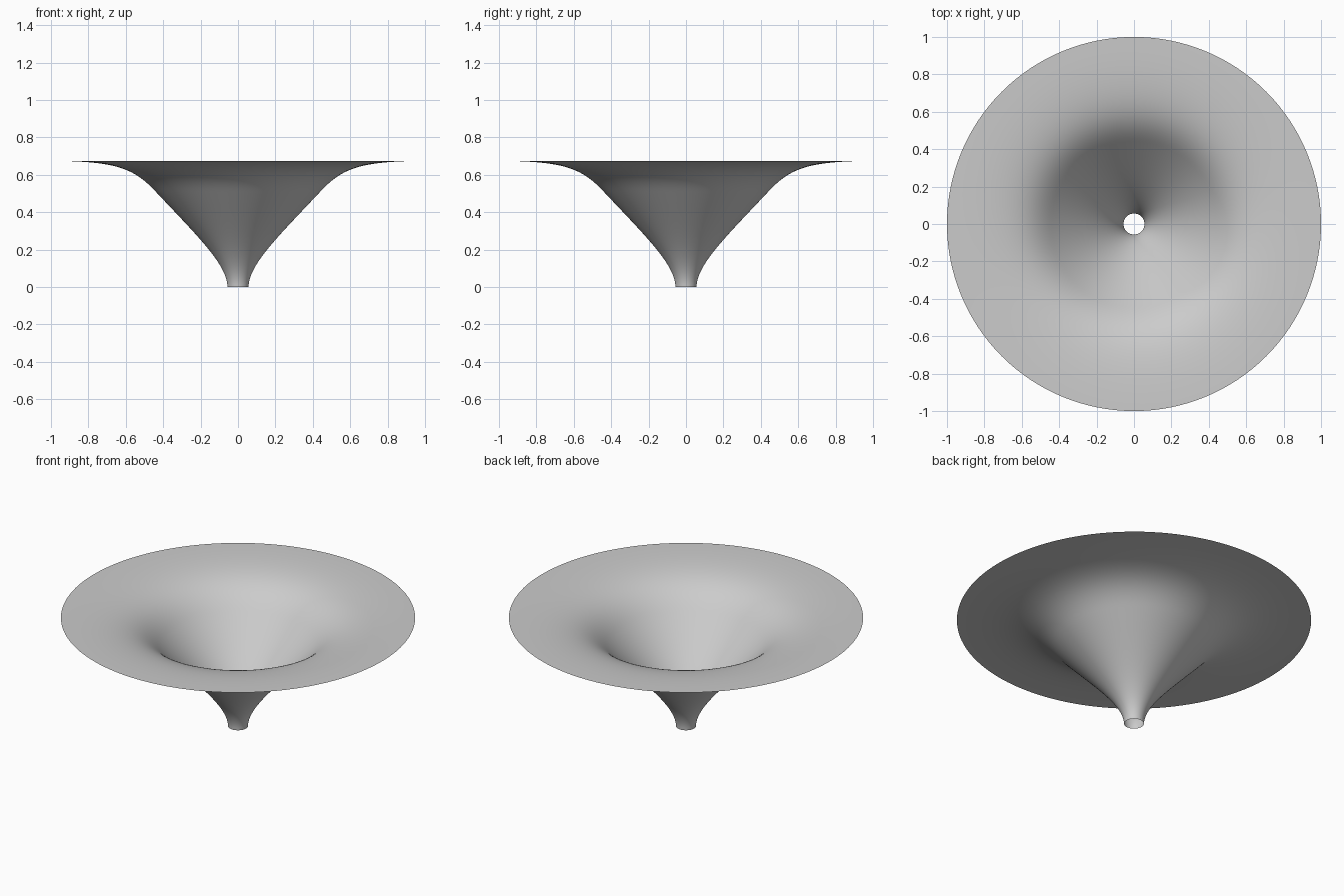
import bpy, bmesh, math
from mathutils import Vector
from mathutils.geometry import interpolate_bezier

cube = bpy.data.objects.get("Cube")
if cube:
    bpy.data.objects.remove(cube, do_unlink=True)

# One plain grey for the whole surface
grey = bpy.data.materials.new("light_grey")
grey.use_nodes = True
colour = (0.6, 0.6, 0.6, 1)
grey.diffuse_color = colour
grey.node_tree.nodes["Principled BSDF"].inputs["Base Color"].default_value = colour


def curve(points, steps):
    return interpolate_bezier(*[Vector((r, 0, z)) for r, z in points], steps)


# Profile: narrow throat opening into a cone, then flaring to a flat rim
throat = curve([(0.056, 0), (0.06, 0.12), (0.2, 0.255), (0.44, 0.51)], 24)
flare = curve([(0.44, 0.51), (0.56, 0.64), (0.66, 0.672), (1, 0.675)], 24)
profile = throat + flare[1:]

# Spin the profile into a thin open funnel
bm = bmesh.new()
verts = [bm.verts.new(p) for p in profile]
edges = [bm.edges.new(pair) for pair in zip(verts, verts[1:])]
bmesh.ops.spin(bm, geom=verts + edges, cent=(0, 0, 0), axis=(0, 0, 1),
               angle=math.tau, steps=128, use_merge=True)
bmesh.ops.remove_doubles(bm, verts=bm.verts, dist=0.0001)
bmesh.ops.recalc_face_normals(bm, faces=bm.faces)
bm.faces.ensure_lookup_table()
if max(bm.faces, key=lambda f: f.calc_center_median().z).normal.z < 0:
    bmesh.ops.reverse_faces(bm, faces=bm.faces)
for face in bm.faces:
    face.smooth = True

mesh = bpy.data.meshes.new("funnel")
bm.to_mesh(mesh)
bm.free()
mesh.materials.append(grey)
funnel = bpy.data.objects.new("funnel", mesh)
bpy.context.collection.objects.link(funnel)
